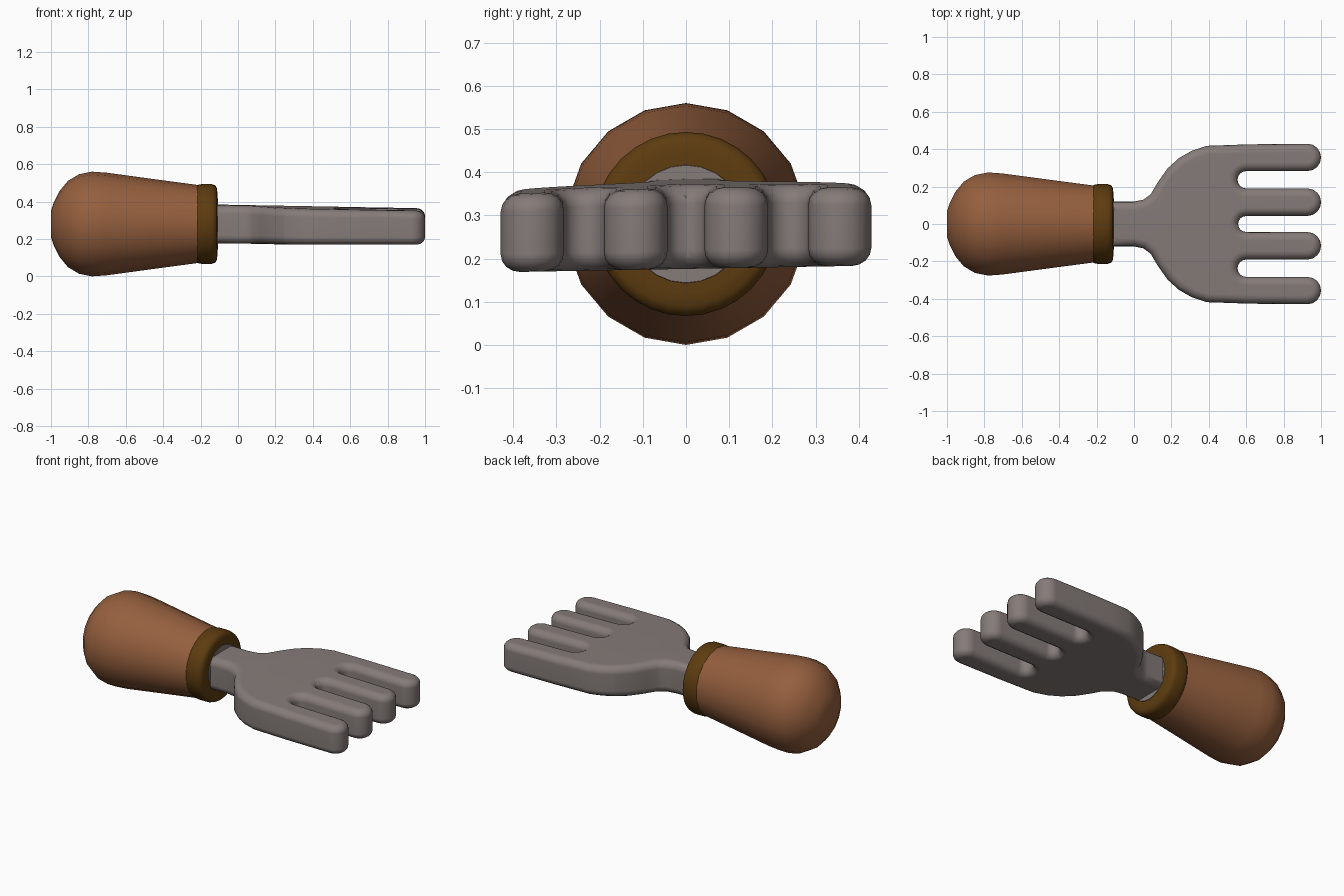
import bpy, bmesh, math
from mathutils import Vector

if "Cube" in bpy.data.objects:
    bpy.data.objects.remove(bpy.data.objects["Cube"])

AXIS_Z = 0.28


def material(name, rgb):
    m = bpy.data.materials.new(name)
    m.diffuse_color = (*rgb, 1)
    m.use_nodes = True
    m.node_tree.nodes["Principled BSDF"].inputs["Base Color"].default_value = m.diffuse_color
    return m


WOOD = material("brown wood", (0.30, 0.115, 0.048))
BRONZE = material("dark bronze", (0.11, 0.045, 0.005))
STEEL = material("grey steel", (0.235, 0.20, 0.19))


def finish(name, bm, mat, angle):
    bmesh.ops.recalc_face_normals(bm, faces=bm.faces[:])
    me = bpy.data.meshes.new(name)
    bm.to_mesh(me)
    bm.free()
    ob = bpy.data.objects.new(name, me)
    bpy.context.collection.objects.link(ob)
    me.materials.append(mat)
    bpy.ops.object.select_all(action='DESELECT')
    ob.select_set(True)
    bpy.context.view_layer.objects.active = ob
    bpy.ops.object.shade_smooth_by_angle(angle=math.radians(angle))
    return ob


def lathe(name, profile, segs, mat, angle=50):
    """Spin (x, radius) points around the handle axis."""
    bm = bmesh.new()
    rings = []
    for x, r in profile:
        rings.append([bm.verts.new((x, r * math.sin(2 * math.pi * i / segs),
                                    AXIS_Z + r * math.cos(2 * math.pi * i / segs)))
                      for i in range(segs)])
    for a, b in zip(rings, rings[1:]):
        for i in range(segs):
            j = (i + 1) % segs
            bm.faces.new((a[i], a[j], b[j], b[i]))
    bm.faces.new(rings[0])
    bm.faces.new(rings[-1])
    return finish(name, bm, mat, angle)


# wooden handle, bulging at the rear
lathe("handle", [(-1.0, 0.07), (-0.985, 0.115), (-0.955, 0.175), (-0.91, 0.23),
                 (-0.85, 0.266), (-0.78, 0.28), (-0.70, 0.274), (-0.45, 0.24),
                 (-0.21, 0.208)], 18, WOOD)

# rounded collar
lathe("collar", [(-0.228, 0.16), (-0.226, 0.195), (-0.215, 0.209), (-0.195, 0.213),
                 (-0.14, 0.213), (-0.122, 0.207), (-0.112, 0.19), (-0.11, 0.16)],
      32, BRONZE)

# steel disc set in the collar face
lathe("collar_disc", [(-0.114, 0.138), (-0.107, 0.136)], 24, STEEL, 30)


def arc(cx, cy, r, a0, a1, n):
    return [(cx + r * math.cos(math.radians(a0 + (a1 - a0) * i / n)),
             cy + r * math.sin(math.radians(a0 + (a1 - a0) * i / n)))
            for i in range(n + 1)]


# fork head: half outline with tine tips and slot ends, mirrored across y
half = [(-0.16, 0.12), (0.0, 0.12), (0.05, 0.13), (0.09, 0.16), (0.125, 0.22),
        (0.18, 0.298), (0.24, 0.352), (0.31, 0.392), (0.39, 0.418), (0.62, 0.426)]
half += arc(0.927, 0.356, 0.073, 90, -90, 8)
half += arc(0.60, 0.2365, 0.0465, 90, 270, 8)
half += arc(0.927, 0.1165, 0.0735, 90, -90, 8)
half += arc(0.60, 0.0, 0.043, 90, 180, 4)
outline = half + [(x, -y) for x, y in reversed(half[:-1])]

bm = bmesh.new()
base = bm.faces.new([bm.verts.new((x, y, 0)) for x, y in outline])
ext = bmesh.ops.extrude_face_region(bm, geom=[base])
bmesh.ops.translate(bm, vec=(0, 0, 1 * 0.2),
                    verts=[g for g in ext['geom'] if isinstance(g, bmesh.types.BMVert)])
rim = [e for e in bm.edges if abs(e.verts[0].co.z - e.verts[1].co.z) < 1e-6]
bmesh.ops.bevel(bm, geom=rim, offset=0.045, offset_type='OFFSET', segments=4,
                profile=0.5, affect='EDGES', clamp_overlap=False)
# cut the large faces so the thickness can taper and crown
for co, no in (((0, 0, 0), (0, 1, 0)), ((0.5, 0, 0), (1, 0, 0)), ((0.25, 0, 0), (1, 0, 0))):
    bmesh.ops.bisect_plane(bm, geom=bm.verts[:] + bm.edges[:] + bm.faces[:],
                           plane_co=Vector(co), plane_no=Vector(no))
for v in bm.verts:
    x, y, t = v.co.x, v.co.y, v.co.z / 0.2
    top = 0.382 - 0.018 * x - 0.02 * abs(y)
    bottom = 0.176
    v.co.z = bottom + (top - bottom) * t + 0.018 * y
head = finish("fork_head", bm, STEEL, 60)
wn = head.modifiers.new("weighted normals", 'WEIGHTED_NORMAL')
wn.keep_sharp = True
